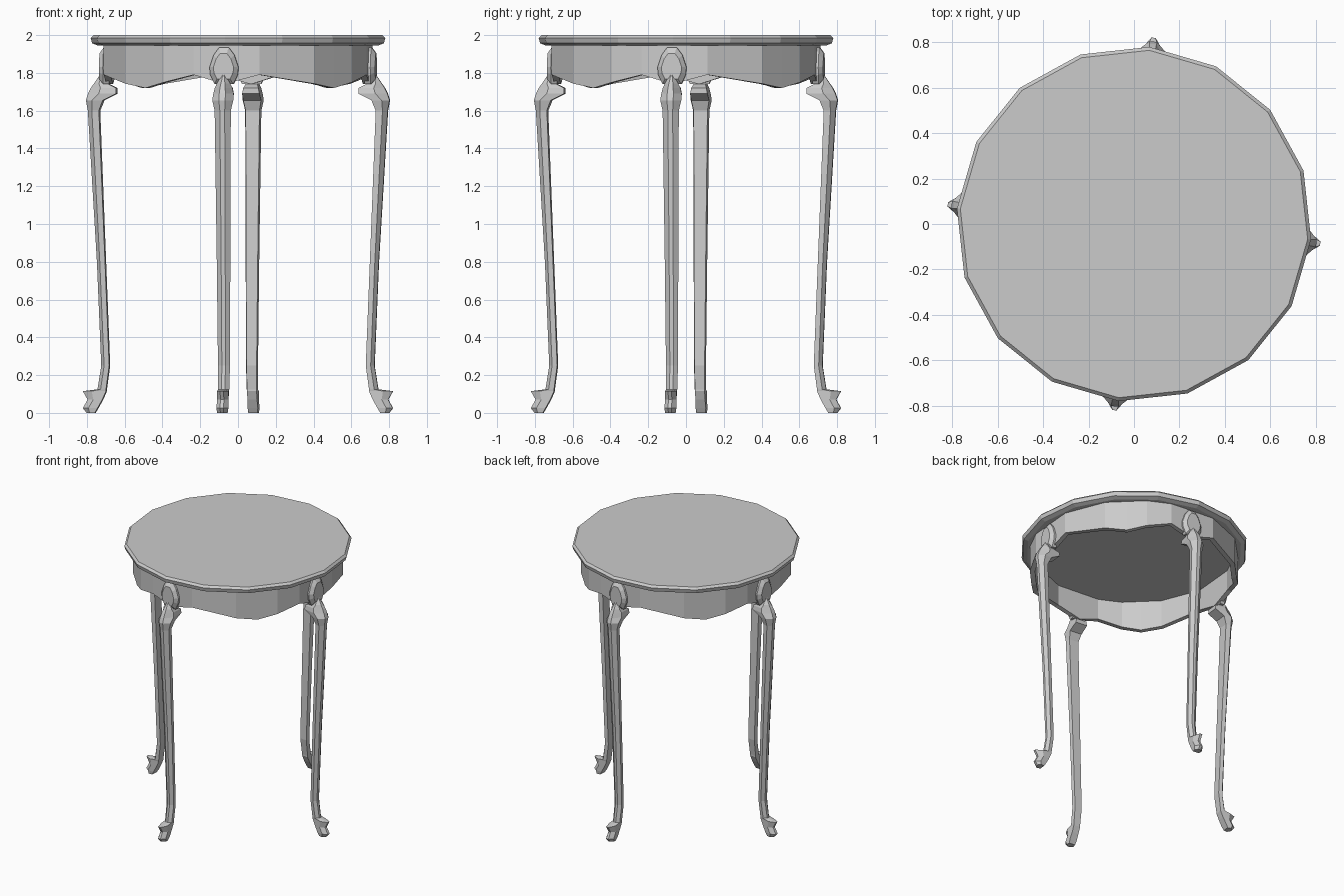
import bpy
import bmesh
from math import radians, sin, cos
from mathutils import Matrix, Vector

TWIST = radians(-6)

cube = bpy.data.objects.get("Cube")
if cube:
    bpy.data.objects.remove(cube, do_unlink=True)

grey = bpy.data.materials.new("plain grey")
grey.use_nodes = True
GREY = (0.6, 0.6, 0.6, 1)
grey.diffuse_color = GREY
grey.node_tree.nodes["Principled BSDF"].inputs["Base Color"].default_value = GREY


def loft(name, rings, turn=0.0, closed=False):
    """Skin a list of equal rings; cap the ends unless the loop closes."""
    bm = bmesh.new()
    loops = [[bm.verts.new(p) for p in ring] for ring in rings]
    pairs = list(zip(loops, loops[1:]))
    if closed:
        pairs.append((loops[-1], loops[0]))
    else:
        bm.faces.new(loops[0])
        bm.faces.new(loops[-1])
    n = len(loops[0])
    for a, b in pairs:
        for i in range(n):
            j = (i + 1) % n
            bm.faces.new((a[i], a[j], b[j], b[i]))
    bmesh.ops.recalc_face_normals(bm, faces=bm.faces)
    bm.transform(Matrix.Rotation(turn, 4, "Z"))
    mesh = bpy.data.meshes.new(name)
    bm.to_mesh(mesh)
    bm.free()
    mesh.materials.append(grey)
    obj = bpy.data.objects.new(name, mesh)
    bpy.context.collection.objects.link(obj)
    return obj


def polar(r, angle, z):
    return Vector((r * cos(angle), r * sin(angle), z))


# Sixteen-sided top with chamfered edges
top_profile = [(0.745, 1.945), (0.775, 1.957), (0.783, 1.985), (0.768, 2.0)]
loft("table_top", [[polar(r, radians(22.5 * i - 5), z) for i in range(16)]
                   for r, z in top_profile])

# Scalloped apron: angle from the leg, radius, lower edge height
scallop = [(0, 0.70, 1.74), (15, 0.72, 1.79), (40, 0.72, 1.743),
           (52, 0.706, 1.72), (63, 0.72, 1.75), (77, 0.72, 1.79)]
WALL = 0.035
sections = []
for quarter in range(4):
    for offset, r, low in scallop:
        a = radians(offset + 90 * quarter)
        sections.append([polar(r, a, 1.95), polar(r, a, low),
                         polar(r - WALL, a, low), polar(r - WALL, a, 1.95)])
loft("apron", sections, TWIST, closed=True)

# Leg stations: height, inner radius, outer radius, half width
leg_stations = [
    (0.0, 0.76, 0.805, 0.028), (0.025, 0.745, 0.825, 0.032),
    (0.07, 0.72, 0.80, 0.03), (0.115, 0.70, 0.825, 0.03),
    (0.125, 0.70, 0.747, 0.03), (0.25, 0.683, 0.727, 0.032),
    (0.8, 0.705, 0.75, 0.036), (1.6, 0.737, 0.798, 0.043),
    (1.655, 0.715, 0.808, 0.056), (1.69, 0.645, 0.797, 0.054),
    (1.72, 0.645, 0.782, 0.047), (1.745, 0.695, 0.765, 0.035),
    (1.79, 0.70, 0.735, 0.01)]


def leg_ring(z, inner, outer, half):
    shoulder = inner + 0.6 * (outer - inner)
    return [Vector(p) for p in (
        (inner, -half * 0.85, z), (shoulder, -half, z),
        (outer, -half * 0.3, z), (outer, half * 0.3, z),
        (shoulder, half, z), (inner, half * 0.85, z))]


# Rounded shield above each knee: half outline of width and height
half_shield = [(0.025, 1.935), (0.055, 1.895), (0.077, 1.83),
               (0.073, 1.79), (0.05, 1.74)]
outline = half_shield + [(-w, z) for w, z in reversed(half_shield)]


def shield_ring(r, scale):
    return [Vector((r, w * scale, 1.83 + (z - 1.83) * scale)) for w, z in outline]


shield_rings = [shield_ring(0.68, 1), shield_ring(0.712, 1), shield_ring(0.735, 0.7)]

for i, side in enumerate(("left", "back", "right", "front")):
    turn = TWIST + radians(90 * i)
    loft(side + "_leg", [leg_ring(*s) for s in leg_stations], turn)
    loft(side + "_knee_shield", shield_rings, turn)
